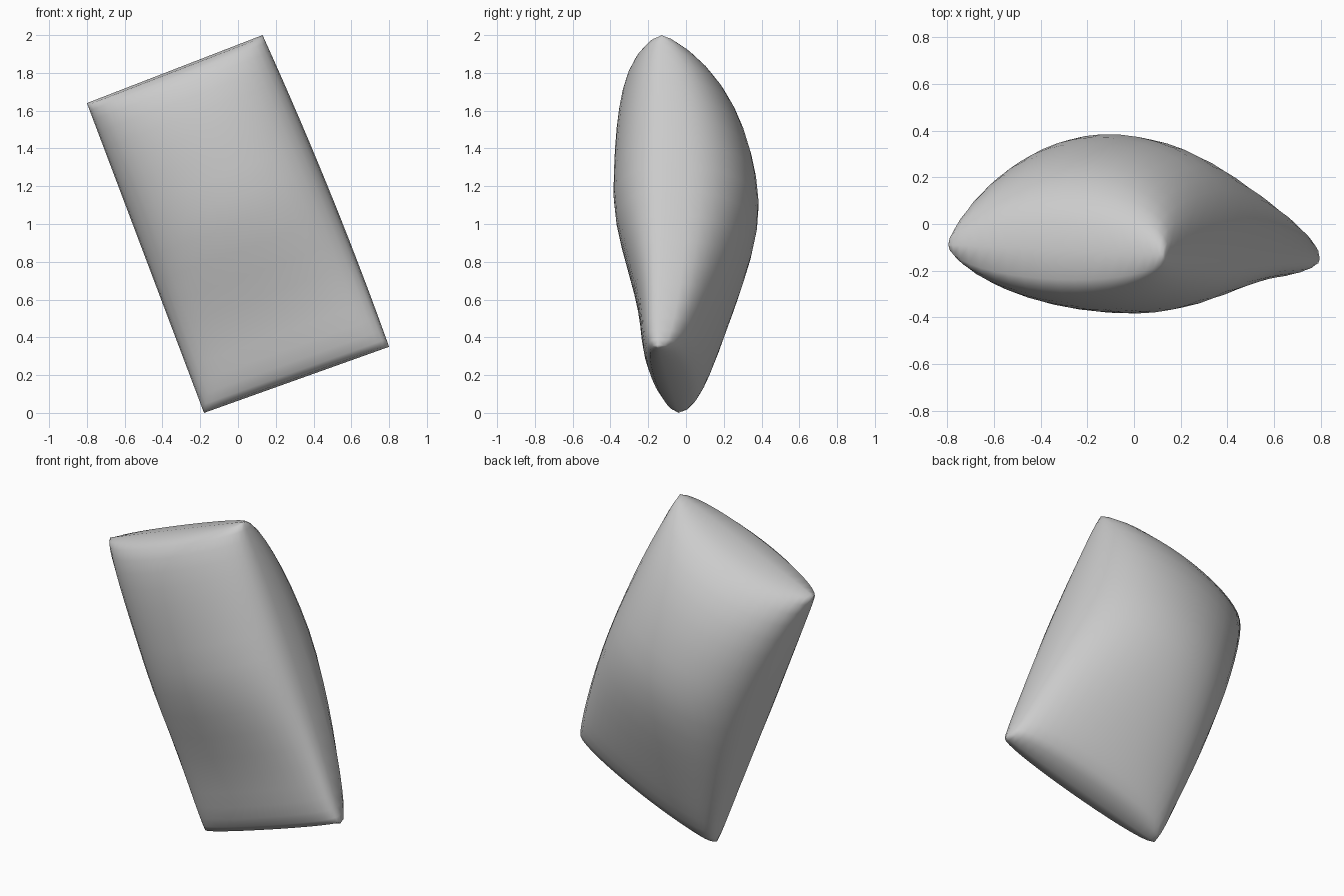
import bpy, bmesh, math
from mathutils import Vector

if "Cube" in bpy.data.objects:
    bpy.data.objects.remove(bpy.data.objects["Cube"])

# Pillow corners: the stitched points of a leaning, stuffed cushion
TL = Vector((-0.80, -0.09, 1.64))
TR = Vector((0.13, -0.13, 2.00))
BR = Vector((0.80, -0.15, 0.35))
BL = Vector((-0.18, -0.04, 0.00))
N = 20


def smoothstep(a, b, t):
    t = max(0.0, min(1.0, (t - a) / (b - a)))
    return t * t * (3 - 2 * t)


def seam(u, v):
    """Middle surface of the pillow, with u, v in -1..1."""
    s, t = (u + 1) / 2, (v + 1) / 2
    p = BL.lerp(BR, s).lerp(TL.lerp(TR, s), t)
    p.x += 0.02 * u * (1 - v * v) * (u > 0)
    p.y += 0.02 * (1 - v * v)
    return p


def puff(u, v, back):
    """Stuffing height on the front or back face, thinner toward the bottom."""
    a, b = max(0, 1 - u * u), max(0, 1 - v * v)
    low = 1 - smoothstep(-0.8, 0.3, v)
    if back:
        amp = 0.29 + 0.185 * smoothstep(-1.0, 0.25, v)
        return amp * a ** (0.38 - 0.1 * low) * b ** (0.38 - 0.08 * low)
    amp = 0.17 + 0.13 * smoothstep(-0.75, 0.2, v)
    return -amp * a ** (0.47 - 0.12 * low) * b ** 0.23


bm = bmesh.new()
verts = {}


def vert(i, j, back):
    rim = i in (0, N) or j in (0, N)
    key = (i, j, False if rim else back)
    if key not in verts:
        # Rows bunch up toward the seam, where the cloth turns
        u = -math.cos(math.pi * i / N)
        v = -math.cos(math.pi * j / N)
        p = seam(u, v)
        if not rim:
            p.y += puff(u, v, back)
        verts[key] = bm.verts.new(p)
    return verts[key]


# Front and back faces share the rim
for back in (False, True):
    for i in range(N):
        for j in range(N):
            bm.faces.new([vert(a, b, back) for a, b in
                          ((i, j), (i + 1, j), (i + 1, j + 1), (i, j + 1))])
bmesh.ops.recalc_face_normals(bm, faces=bm.faces)
mesh = bpy.data.meshes.new("pillow")
bm.to_mesh(mesh)
bm.free()
for f in mesh.polygons:
    f.use_smooth = True
pillow = bpy.data.objects.new("pillow", mesh)
bpy.context.collection.objects.link(pillow)
